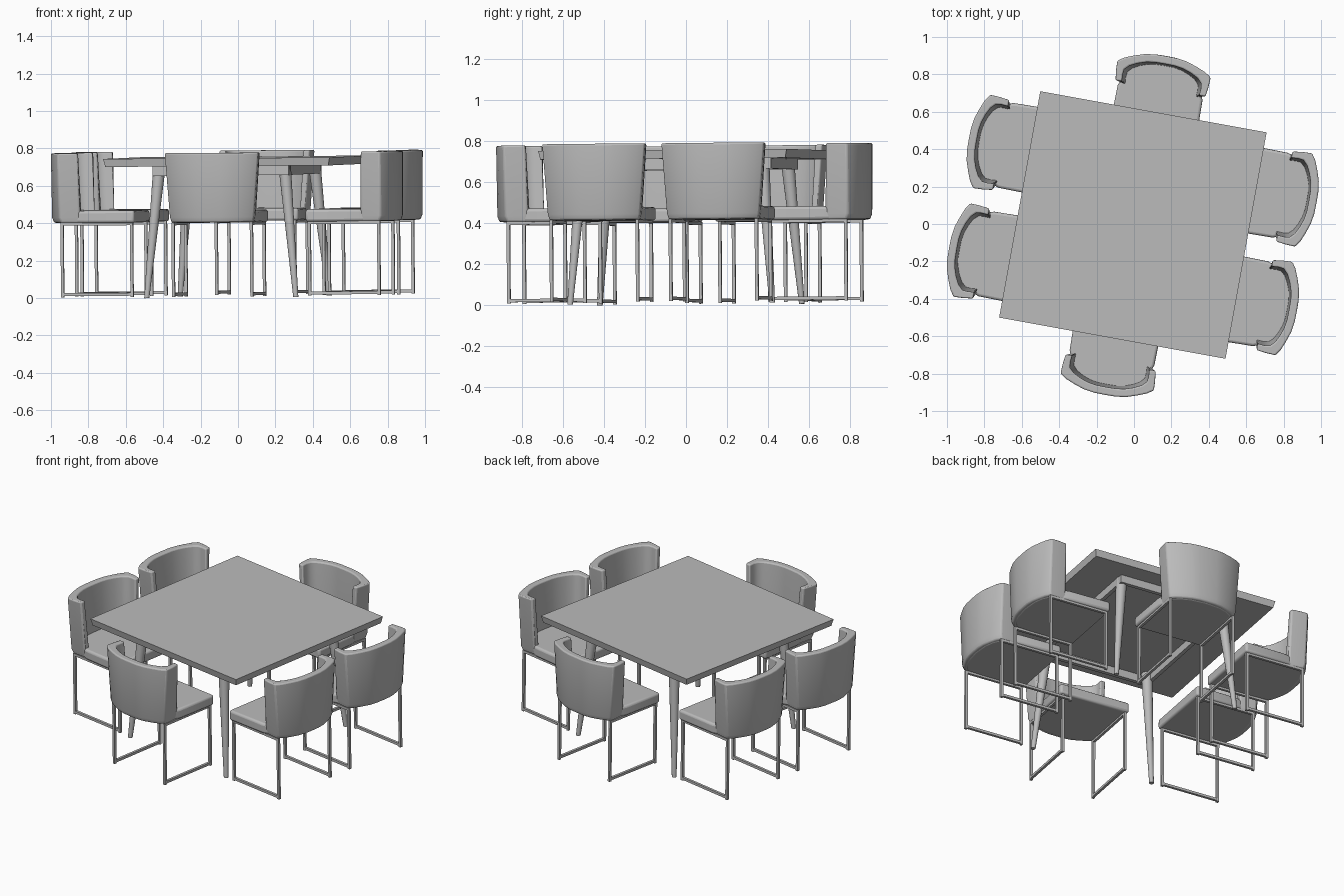
import bpy, bmesh, math
from mathutils import Matrix, Vector

cube = bpy.data.objects.get("Cube")
if cube:
    bpy.data.objects.remove(cube, do_unlink=True)

grey = bpy.data.materials.new("plain_grey")
grey.use_nodes = True
grey.diffuse_color = (0.5, 0.5, 0.5, 1)
grey.node_tree.nodes["Principled BSDF"].inputs["Base Color"].default_value = (0.5, 0.5, 0.5, 1)

# The whole set is turned and leans very slightly
SET = (Matrix.Rotation(-0.008, 4, 'Y') @ Matrix.Rotation(0.007, 4, 'X')
       @ Matrix.Rotation(math.radians(-10.3), 4, 'Z'))


def finish(bm, name):
    bmesh.ops.recalc_face_normals(bm, faces=bm.faces)
    mesh = bpy.data.meshes.new(name)
    bm.to_mesh(mesh)
    bm.free()
    mesh.materials.append(grey)
    return mesh


def place(mesh, name, matrix, bevel=0, smooth=False):
    ob = bpy.data.objects.new(name, mesh)
    bpy.context.collection.objects.link(ob)
    ob.matrix_world = SET @ matrix
    if bevel:
        mod = ob.modifiers.new("soft_edges", 'BEVEL')
        mod.width, mod.segments, mod.angle_limit = bevel, 3, math.radians(40)
    if smooth:
        bpy.ops.object.select_all(action='DESELECT')
        ob.select_set(True)
        bpy.context.view_layer.objects.active = ob
        bpy.ops.object.shade_smooth_by_angle(angle=math.radians(40))
    return ob


def add_box(bm, low, high):
    low, high = Vector(low), Vector(high)
    m = Matrix.Translation((low + high) / 2) @ Matrix.Diagonal((*(high - low), 1))
    return bmesh.ops.create_cube(bm, size=1, matrix=m)["verts"]


def mirrored(half):
    """Full outline from the right half, running left to right."""
    return [(-x, y) for x, y in reversed(half[1:])] + half


# Table top with slightly undercut edge
bm = bmesh.new()
for v in add_box(bm, (-0.615, -0.615, 0.71), (0.615, 0.615, 0.753)):
    if v.co.z < 0.72:
        v.co.x *= 0.985
        v.co.y *= 0.985
place(finish(bm, "table_top"), "table_top", Matrix())

# Open apron frame below the top
bm = bmesh.new()
for s in (-1, 1):
    for low, high in (((-0.37, s * 0.48 - 0.012, 0.66), (0.37, s * 0.48 + 0.012, 0.715)),
                      ((s * 0.36 - 0.012, -0.468, 0.66), (s * 0.36 + 0.012, 0.468, 0.715))):
        add_box(bm, low, high)
place(finish(bm, "table_apron"), "table_apron", Matrix())

# Splayed, tapering table legs
bm = bmesh.new()
bmesh.ops.create_cone(bm, cap_ends=True, segments=16, radius1=0.014, radius2=0.034, depth=0.706)
for v in bm.verts:
    t = v.co.z / 0.706 + 0.5
    v.co += Vector((0.405 - 0.065 * t, 0.5 - 0.055 * t, 0.359))
leg = finish(bm, "table_leg")
for sx in (-1, 1):
    for sy in (-1, 1):
        place(leg, "table_leg", Matrix.Diagonal((sx, sy, 1, 1)), smooth=True)

# Chair back: outline of outer and inner wall swept over three heights
outer = mirrored([(0, 0), (0.06, -0.001), (0.115, -0.009), (0.17, -0.027),
                  (0.22, -0.047), (0.254, -0.07), (0.252, -0.12), (0.245, -0.175)])
inner = mirrored([(0, -0.042), (0.055, -0.043), (0.1, -0.05), (0.145, -0.065),
                  (0.185, -0.085), (0.21, -0.11), (0.213, -0.14), (0.21, -0.175)])
bm = bmesh.new()
columns = []
for (ox, oy), (ix, iy) in zip(outer, inner):
    ring = [(ox * 0.87, oy - 0.012, 0.412), (ox * 0.9, oy - 0.002, 0.44), (ox, oy, 0.783),
            (ix, iy, 0.783), (ix * 0.91, iy - 0.014, 0.45), (ix * 0.9, iy - 0.012, 0.412)]
    columns.append([bm.verts.new(p) for p in ring])
for a, b in zip(columns, columns[1:]):
    for i in range(len(a)):
        j = (i + 1) % len(a)
        bm.faces.new((a[i], a[j], b[j], b[i]))
for end in (columns[0], columns[-1]):
    bm.faces.new(end)
chair_back = finish(bm, "chair_back")

# Seat cushion: curved at the back, straight at the front
outline = mirrored([(0, -0.02), (0.1, -0.03), (0.16, -0.05), (0.205, -0.08),
                    (0.215, -0.16), (0.23, -0.2), (0.235, -0.48)])
bm = bmesh.new()
face = bm.faces.new([bm.verts.new((x, y, 0.41)) for x, y in outline])
top = bmesh.ops.extrude_face_region(bm, geom=[face])["geom"]
bmesh.ops.translate(bm, vec=(0, 0, 0.066), verts=[g for g in top if isinstance(g, bmesh.types.BMVert)])
seat = finish(bm, "chair_seat")

# Sled frames: one closed rectangular loop on each side
bm = bmesh.new()
r, back, front, low, high = 0.008, -0.085, -0.462, 0.028, 0.405
for x in (-0.213, 0.213):
    for y in (back, front):
        add_box(bm, (x - r, y - r, low - r), (x + r, y + r, high + r))
    for z in (low, high):
        add_box(bm, (x - r, front + r, z - r), (x + r, back - r, z + r))
    # Small glides under each loop
    for y in (back, front):
        add_box(bm, (x - r, y - r, low - 0.014), (x + r, y + r, low - r))
frame = finish(bm, "chair_frame")

# Six chairs: one at the front and back, two on each side
spots = [(0.015, 0.92, 0), (0.015, -0.92, 180)]
spots += [(s * 0.945, v, -90 * s) for s in (-1, 1) for v in (-0.295, 0.295)]
for x, y, angle in spots:
    m = Matrix.Translation((x, y, 0)) @ Matrix.Rotation(math.radians(angle), 4, 'Z')
    place(chair_back, "chair_back", m, bevel=0.008, smooth=True)
    place(seat, "chair_seat", m, bevel=0.014, smooth=True)
    place(frame, "chair_frame", m)
